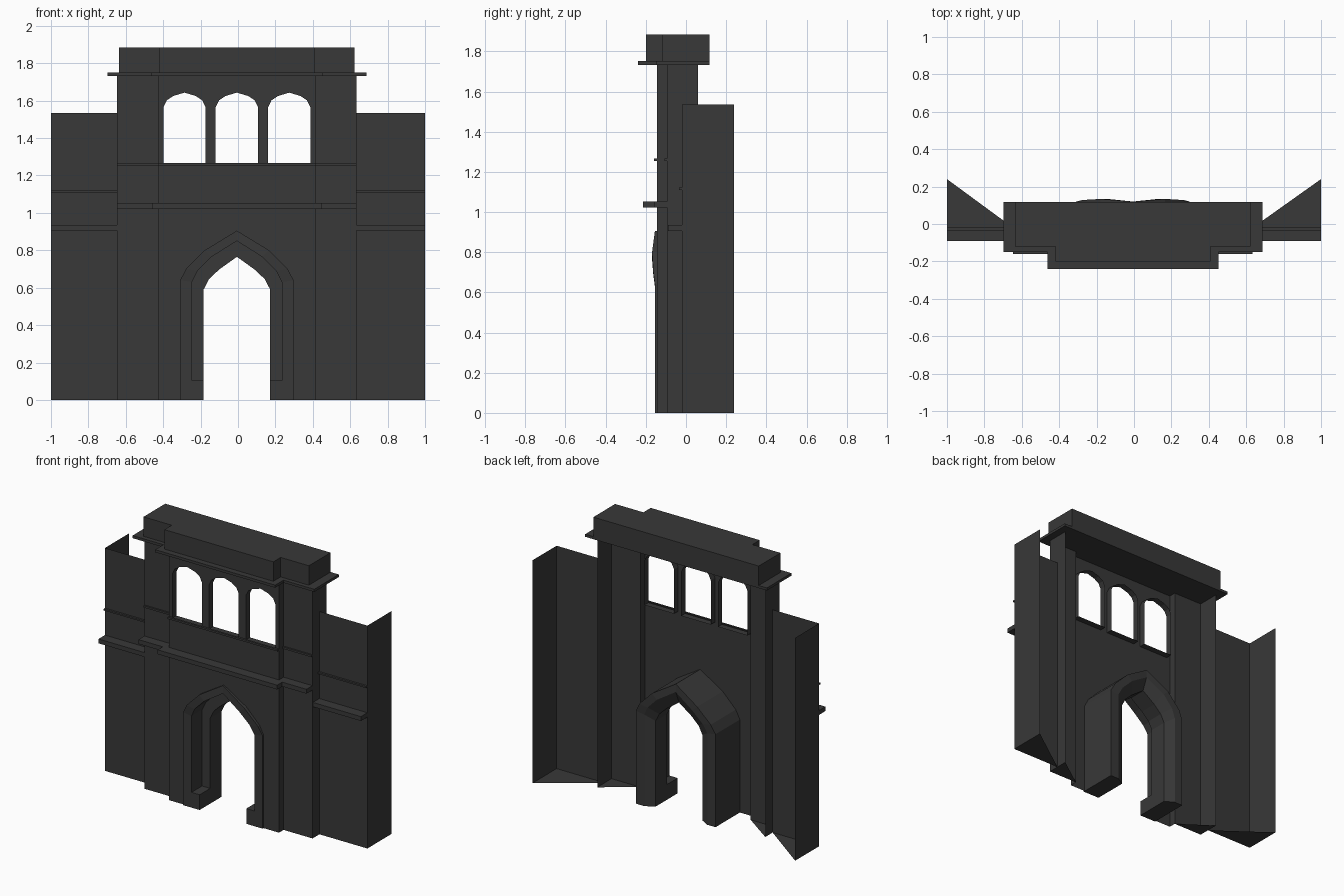
import bpy, bmesh, math
from mathutils import Vector
from mathutils.geometry import tessellate_polygon

if "Cube" in bpy.data.objects:
    bpy.data.objects.remove(bpy.data.objects["Cube"])

stone = bpy.data.materials.new("dark_stone")
stone.diffuse_color = (0.04, 0.04, 0.04, 1)
stone.use_nodes = True
stone.node_tree.nodes["Principled BSDF"].inputs["Base Color"].default_value = stone.diffuse_color
C = -0.006                      # centre line of the gate block
WALL, PIER, WING = -0.145, -0.095, -0.02   # front planes
TOP = 1.737


def make(name, verts, faces, fix=False):
    me = bpy.data.meshes.new(name)
    me.from_pydata([tuple(v) for v in verts], [], faces)
    if fix:
        bm = bmesh.new()
        bm.from_mesh(me)
        bmesh.ops.recalc_face_normals(bm, faces=bm.faces)
        bm.to_mesh(me)
        bm.free()
    me.materials.append(stone)
    ob = bpy.data.objects.new(name, me)
    bpy.context.collection.objects.link(ob)
    return ob


def prism(name, outline, z0, z1, skip=()):
    """Extrude a plan outline upwards, leaving out the listed side faces."""
    n = len(outline)
    v = [(x, y, z0) for x, y in outline] + [(x, y, z1) for x, y in outline]
    f = [tuple(range(n))[::-1], tuple(range(n, 2 * n))]
    f += [(i, (i + 1) % n, (i + 1) % n + n, i + n) for i in range(n) if i not in skip]
    return make(name, v, f)


def box(name, x0, x1, y0, y1, z0, z1, open_back=False):
    x0, x1 = min(x0, x1), max(x0, x1)
    return prism(name, [(x0, y0), (x1, y0), (x1, y1), (x0, y1)], z0, z1,
                 (2,) if open_back else ())


def sheet(name, path, z0, z1, floor=False):
    """Upright thin wall along a plan path, optionally with a floor."""
    n = len(path)
    v = [(x, y, z0) for x, y in path] + [(x, y, z1) for x, y in path]
    f = [(i, i + 1, i + 1 + n, i + n) for i in range(n - 1)]
    if floor:
        f.append(tuple(range(n))[::-1])
    return make(name, v, f)


def both(half):
    """Mirror a right half profile (base to apex) into a full one."""
    return [(C + x, z) for x, z in half] + [(C - x, z) for x, z in half[-2::-1]]


# Arch profiles
outer = both([(.303, 0), (.303, .64), (.272, .70), (.172, .80), (0, .905)])
mid = both([(.24, 0), (.24, .63), (.21, .69), (.135, .765), (0, .85)])
inner = both([(.178, 0), (.178, .59), (.15, .645), (.095, .697), (0, .765)])

# Centre wall with door notch and three windows
win = [(.113, 1.26), (.113, 1.565), (.095, 1.602), (.06, 1.625), (0, 1.643)]
windows = []
for k in (-1, 0, 1):
    windows.append([(x + k * .28, z) for x, z in both(win)])
outline = [(C + .42, 0), (C + .42, TOP), (C - .42, TOP), (C - .42, 0)] + outer[::-1]
loops = [[Vector((x, z, 0)) for x, z in l] for l in [outline] + windows]
pts = [(p.x, WALL, p.y) for l in loops for p in l]
tris = []
for t in tessellate_polygon(loops):
    a, b, c = (Vector(pts[i]) for i in t)
    tris.append(tuple(t) if (b - a).cross(c - a).y < 0 else tuple(t)[::-1])
make("centre_wall", pts, tris)

# Window reveals
for w in windows:
    n = len(w)
    make("window_reveal", [(x, WALL, z) for x, z in w] + [(x, -.1, z) for x, z in w],
         [(i, i + n, (i + 1) % n + n, (i + 1) % n) for i in range(n)])

# Arch frame: stepped section swept round the three profiles, bulging at the haunches
bulge = [0, 0, .008, .014, 0, .014, .008, 0, 0]
verts, faces = [], []
for o, m, i, b in zip(outer, mid, inner, bulge):
    for (x, z), y in ((o, -.155 - b), (m, -.155 - b), (m, -.04), (i, -.04),
                      (i, .085), (m, .12 + b), (o, .12 + b)):
        verts.append((x, y, z))
for s in range(8):
    for j in range(7):
        k = (j + 1) % 7
        faces.append((s * 7 + j, s * 7 + k, s * 7 + 7 + k, s * 7 + 7 + j))
faces += [tuple(range(7)), tuple(range(56, 63))]
make("arch_frame", verts, faces, True)

for s in (-1, 1):
    def X(x):
        return C + s * x

    def order(p):
        return p if s > 0 else p[::-1]

    # Arch plinth blocks
    box("arch_plinth", X(.178), X(.24), -.155, -.04, 0, .105)
    # Piers with open backs
    sheet("pier_step", order([(X(.42), WALL), (X(.42), PIER)]), 0, TOP)
    sheet("pier", order([(X(.42), PIER), (X(.64), PIER), (X(.64), .06)]), 0, TOP, True)
    box("pier_ledge", X(.42), X(.64), -.16, PIER, 1.022, 1.052, True)
    box("pier_string_course", X(.42), X(.64), PIER - .012, PIER, 1.253, 1.266, True)
    # Wings with return walls
    sheet("wing", order([(X(.64), WING), (s, WING), (s, .24)]), 0, 1.535, True)
    box("wing_ledge", X(.64), s, -.09, WING, .905, .935, True)
    box("wing_string_course", X(.64), s, WING - .014, WING, 1.11, 1.121, True)

# Centre ledge and string course
box("centre_ledge", C - .455, C + .455, -.215, WALL, 1.022, 1.052, True)
box("centre_string_course", C - .42, C + .42, WALL - .014, WALL, 1.253, 1.266, True)


def stepped(w0, w1, y0, y1, back):
    return [(C - w0, y0), (C + w0, y0), (C + w0, y1), (C + w1, y1),
            (C + w1, back), (C - w1, back), (C - w1, y1), (C - w0, y1)]


# Cornice and parapet
prism("cornice", stepped(.457, .692, -.24, -.15, .117), 1.733, 1.751)
prism("parapet", stepped(.415, .63, -.2, -.12, .117), 1.751, 1.885)
